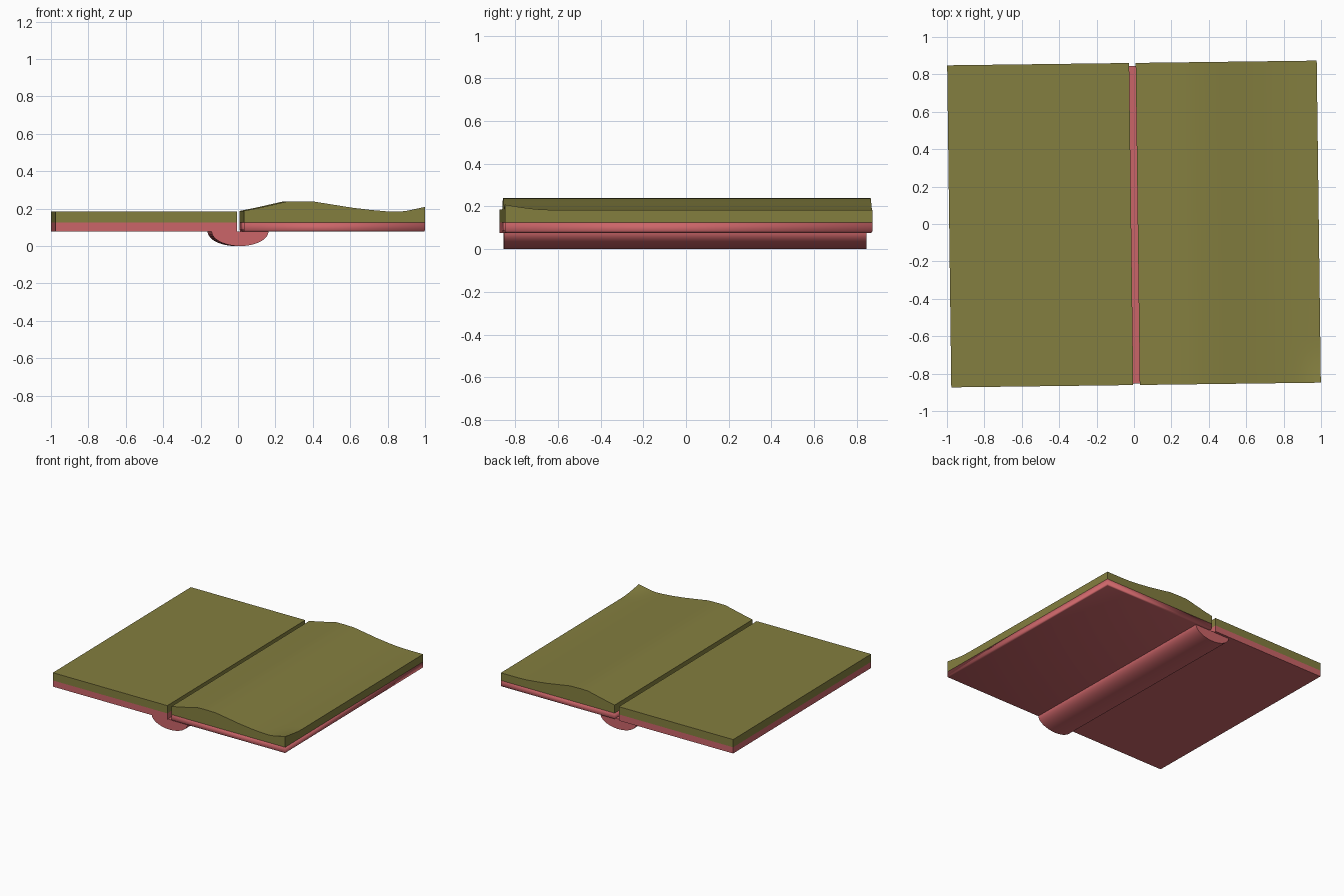
import bpy, bmesh, math

if "Cube" in bpy.data.objects:
    bpy.data.objects.remove(bpy.data.objects["Cube"])

TURN = math.radians(0.73)          # the open book lies slightly rotated
W, D, GAP = 0.988, 0.861, 0.02     # half width, half depth, half centre gap


def material(name, rgb):
    m = bpy.data.materials.new(name)
    m.diffuse_color = (*rgb, 1)
    m.use_nodes = True
    m.node_tree.nodes["Principled BSDF"].inputs["Base Color"].default_value = m.diffuse_color
    return m


RED = material("cover_red", (0.60, 0.13, 0.14))
OLIVE = material("page_olive", (0.23, 0.21, 0.05))


def finish(name, bm, mat, smooth=False):
    bmesh.ops.recalc_face_normals(bm, faces=bm.faces[:])
    me = bpy.data.meshes.new(name)
    bm.to_mesh(me)
    bm.free()
    me.materials.append(mat)
    for p in me.polygons:
        p.use_smooth = smooth
    ob = bpy.data.objects.new(name, me)
    bpy.context.collection.objects.link(ob)
    ob.rotation_euler.z = TURN
    return ob


def slab(name, x0, x1, z0, z1, mat, bevel=0):
    bm = bmesh.new()
    bmesh.ops.create_cube(bm, size=1)
    for v in bm.verts:
        v.co = ((x0 + x1) / 2 + v.co.x * (x1 - x0), v.co.y * 2 * D,
                (z0 + z1) / 2 + v.co.z * (z1 - z0))
    if bevel:
        low = [e for e in bm.edges if all(v.co.z < z0 + 0.001 for v in e.verts)]
        bmesh.ops.bevel(bm, geom=low, offset=bevel, segments=2, profile=0.5,
                        affect='EDGES')
    return finish(name, bm, mat, bool(bevel))


# Covers and flat left page block
slab("left_cover", -W, -GAP + 0.005, 0.077, 0.125, RED)
slab("right_cover", GAP, W, 0.077, 0.125, RED, bevel=0.008)
slab("left_pages", -W, -GAP + 0.005, 0.125, 0.185, OLIVE)

# Rounded spine: half ellipse drawn along y
bm = bmesh.new()
n = 24
ring = [bm.verts.new((0.152 * math.cos(math.pi + math.pi * i / n), -0.854,
                      0.079 + 0.079 * math.sin(math.pi + math.pi * i / n)))
        for i in range(n + 1)]
face = bm.faces.new(ring)
ext = bmesh.ops.extrude_face_region(bm, geom=[face])
for v in ext["geom"]:
    if isinstance(v, bmesh.types.BMVert):
        v.co.y = 0.844
spine = finish("spine", bm, RED)

# Wavy right page block with a curled front corner
profile = [(GAP, 0.188), (0.10, 0.204), (0.18, 0.222), (0.25, 0.238),
           (0.32, 0.239), (0.40, 0.237), (0.50, 0.221), (0.60, 0.205),
           (0.70, 0.193), (0.78, 0.186), (0.85, 0.184), (0.89, 0.184),
           (0.92, 0.184), (0.955, 0.184), (W, 0.184)]
ys = [-D, -0.82, -0.78, -0.74, -0.69, -0.63, D]


def curl(x, y):
    a = max(0, (x - 0.87) / (W - 0.87))
    b = max(0, (-0.66 - y) / (D - 0.66))
    return 0.025 * a * b ** 1.5


bm = bmesh.new()
grid = [[bm.verts.new((x, y, z + curl(x, y))) for x, z in profile] for y in ys]
for r0, r1 in zip(grid, grid[1:]):
    for i in range(len(profile) - 1):
        bm.faces.new((r0[i], r0[i + 1], r1[i + 1], r1[i]))
ext = bmesh.ops.extrude_face_region(bm, geom=bm.faces[:], use_keep_orig=True)
for v in ext["geom"]:
    if isinstance(v, bmesh.types.BMVert):
        v.co.z = 0.125
pages = finish("right_pages", bm, OLIVE)

# Smooth the curved parts, keep their edges sharp
for ob in (spine, pages):
    bpy.ops.object.select_all(action='DESELECT')
    ob.select_set(True)
    bpy.context.view_layer.objects.active = ob
    bpy.ops.object.shade_smooth_by_angle(angle=math.radians(30))
